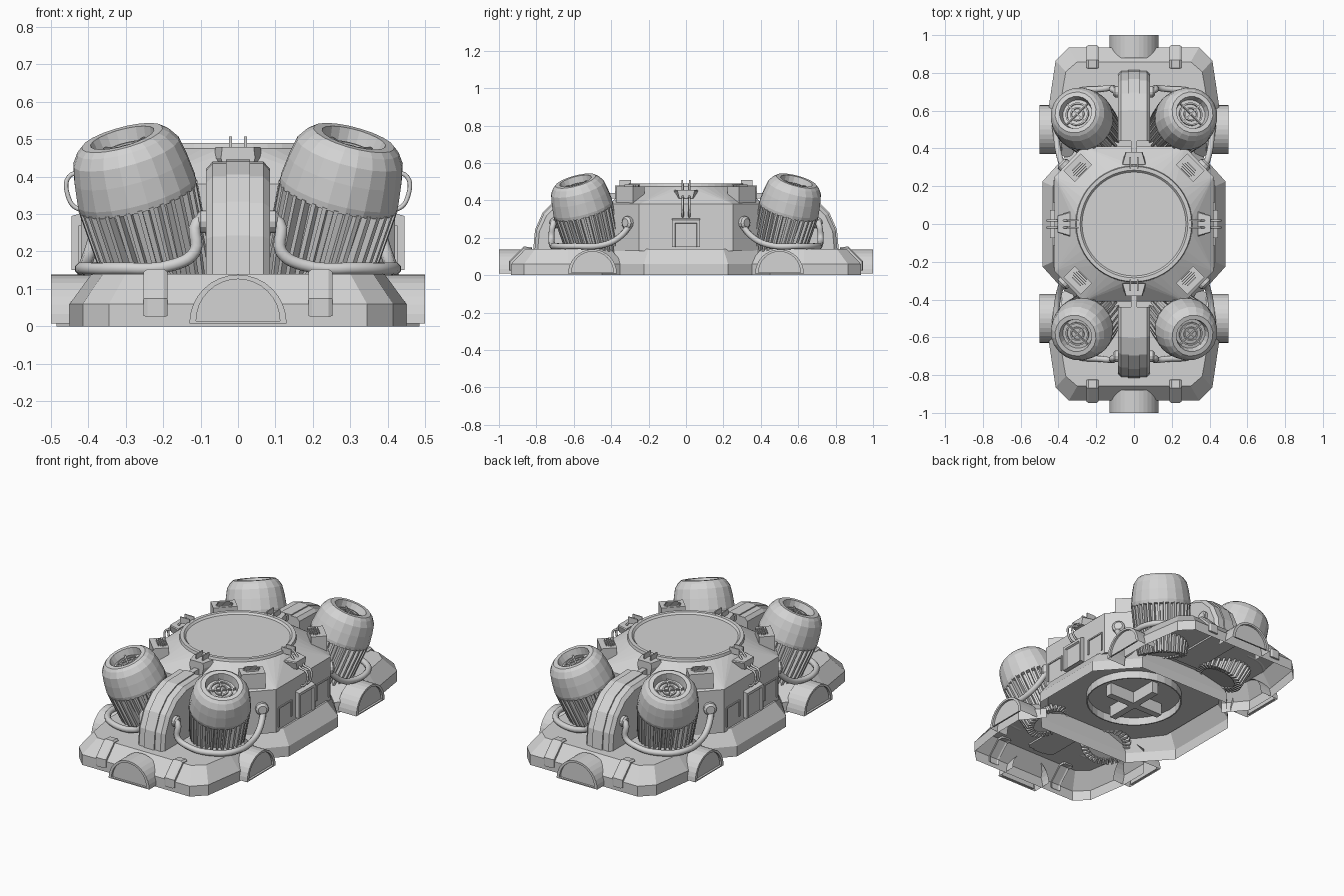
import bpy, bmesh, math
from mathutils import Matrix, Vector

cube = bpy.data.objects.get("Cube")
if cube:
    bpy.data.objects.remove(cube, do_unlink=True)

grey = bpy.data.materials.new("light_grey")
grey.use_nodes = True
grey.diffuse_color = (0.655, 0.655, 0.655, 1)
grey.node_tree.nodes["Principled BSDF"].inputs["Base Color"].default_value = (0.655, 0.655, 0.655, 1)


def place(name, data, mirror):
    data.materials.append(grey)
    ob = bpy.data.objects.new(name, data)
    bpy.context.collection.objects.link(ob)
    if mirror:
        mod = ob.modifiers.new("mirror", 'MIRROR')
        mod.use_axis = ('x' in mirror, 'y' in mirror, False)
        mod.use_mirror_merge = False
    return ob


def finish(name, bm, mirror="", matrix=None, drop=None):
    """Turn a bmesh into an object; drop is a rule for faces to leave open."""
    if matrix:
        bm.transform(matrix)
    bmesh.ops.recalc_face_normals(bm, faces=bm.faces)
    if drop:
        bmesh.ops.delete(bm, geom=[f for f in bm.faces if drop(f)], context='FACES')
    mesh = bpy.data.meshes.new(name)
    bm.to_mesh(mesh)
    bm.free()
    return place(name, mesh, mirror)


def stack(bm, rings, bottom=True, top=True):
    """Skin a list of closed loops, with optional end caps."""
    loops = [[bm.verts.new(p) for p in r] for r in rings]
    for a, b in zip(loops, loops[1:]):
        for i in range(len(a)):
            j = (i + 1) % len(a)
            bm.faces.new((a[i], a[j], b[j], b[i]))
    if bottom:
        bm.faces.new(loops[0])
    if top:
        bm.faces.new(loops[-1])


def box(bm, centre, size, rot=0.0):
    m = Matrix.Translation(centre) @ Matrix.Rotation(rot, 4, 'Z') @ Matrix.Diagonal((*size, 1))
    bmesh.ops.create_cube(bm, size=1, matrix=m)


def circle(r, z, n):
    return [(r * math.cos(math.tau * i / n), r * math.sin(math.tau * i / n), z) for i in range(n)]


def lathe(bm, profile, n, bottom=True, top=True):
    stack(bm, [circle(r, z, n) for r, z in profile], bottom, top)


def across(profile, x):
    return [(x, y, z) for y, z in profile]


def shrink(profile, centre, fy, fz):
    return [(centre[0] + (y - centre[0]) * fy, centre[1] + (z - centre[1]) * fz) for y, z in profile]


def octagon(a, b, c, d, z):
    half = [(a, b), (c, d), (-c, d), (-a, b)]
    return [(x, y, z) for x, y in half + [(-x, -y) for x, y in half]]


def pipe(name, points, radius, mirror):
    cu = bpy.data.curves.new(name, 'CURVE')
    cu.dimensions = '3D'
    cu.bevel_depth, cu.bevel_resolution, cu.resolution_u = radius, 2, 5
    cu.use_fill_caps = True
    sp = cu.splines.new('BEZIER')
    sp.bezier_points.add(len(points) - 1)
    for bp, p in zip(sp.bezier_points, points):
        bp.co = p
        bp.handle_left_type = bp.handle_right_type = 'AUTO'
    return place(name, cu, mirror)


# End platforms: shells open below and towards the centre
half = [(0.345, 0.935), (0.415, 0.865), (0.45, 0.63), (0.45, 0.45), (0.35, 0.33)]
outline = half + [(-x, y) for x, y in reversed(half)]
bm = bmesh.new()
stack(bm, [[(x, y, z) for x, y in outline] for z in (0, 0.06)]
      + [[(x * 0.87, 0.63 + (y - 0.63) * 0.75, 0.14) for x, y in outline]], bottom=False)
finish("end_platform", bm, "y", drop=lambda f: all(v.co.y < 0.41 for v in f.verts))

# Central plinth, open below
bm = bmesh.new()
stack(bm, [octagon(0.485, 0.225, 0.30, 0.43, z) for z in (0, 0.06)]
      + [octagon(0.43, 0.2, 0.27, 0.41, 0.14)], bottom=False)
finish("central_plinth", bm)

# Underside ring and crossed braces
bm = bmesh.new()
lathe(bm, [(0.262, 0.13), (0.262, 0.085), (0.255, 0.085), (0.255, 0.13)], 32, False, False)
box(bm, (0, 0, 0.1), (0.36, 0.04, 0.08))
box(bm, (0, 0, 0.1), (0.04, 0.36, 0.08))
finish("underside_braces", bm)

# Central housing: faceted drum blending into a round top
bm = bmesh.new()
points = [p for z in (0.13, 0.38) for p in octagon(0.42, 0.25, 0.27, 0.41, z)] + circle(0.31, 0.475, 40)
bmesh.ops.convex_hull(bm, input=[bm.verts.new(p) for p in points])
finish("central_housing", bm)

# Round hatch and rim
bm = bmesh.new()
lathe(bm, [(0.31, 0.47), (0.305, 0.49), (0.285, 0.49), (0.275, 0.48)], 48, False)
finish("top_hatch", bm)

# Corner vent boxes with slatted tops
bm = bmesh.new()
box(bm, (0.298, 0.298, 0.43), (0.085, 0.13, 0.09), math.pi / 4)
for k in range(-2, 3):
    offset = 0.288 + k * 0.008
    box(bm, (offset, offset, 0.478), (0.005, 0.09 - 0.012 * abs(k), 0.012), math.pi / 4)
finish("corner_vent", bm, "xy")

# Side boxes with a raised frame, and panel trims on the housing walls
bm = bmesh.new()
stack(bm, [[(x, y, z) for y, z in ((-w, 0.15), (w, 0.15), (w, h), (-w, h))]
           for x, w, h in ((0.41, 0.075, 0.305), (0.445, 0.075, 0.295), (0.445, 0.06, 0.28), (0.435, 0.055, 0.275))])
for s in (-1, 1):
    box(bm, (0.421, s * 0.17, 0.265), (0.01, 0.12, 0.008))
    box(bm, (0.421, s * 0.115, 0.22), (0.01, 0.008, 0.09))
    box(bm, (0.421, s * 0.228, 0.21), (0.01, 0.008, 0.11))
finish("side_box", bm, "x")

# Clips gripping the rim on four sides
for name, turn, shift, mirror in (("end_clip", math.pi / 2, 0, "y"), ("side_clip", 0, 0.025, "x")):
    bm = bmesh.new()
    stack(bm, [[(x + shift, y, z) for x, y in ((0.315, -w), (0.38, -w * 0.7), (0.38, w * 0.7), (0.315, w))]
               for z, w in ((0.41, 0.05), (0.45, 0.065), (0.48 - shift, 0.06))])
    for s in (-1, 1):
        box(bm, (0.325, s * 0.02, 0.49), (0.06, 0.007, 0.035))
    finish(name, bm, mirror, Matrix.Rotation(turn, 4, 'Z'))

# Paired hanging rods over the sides, and struts to the arches
pipe("side_rod", [(0.34, 0.018, 0.49), (0.41, 0.018, 0.415), (0.452, 0.018, 0.4), (0.455, 0.018, 0.35),
                  (0.43, 0.018, 0.315), (0.41, 0.018, 0.315)], 0.006, "xy")
bm = bmesh.new()
box(bm, (0, 0.41, 0.425), (0.03, 0.10, 0.03))
finish("arch_strut", bm, "y")

# End arches with a raised centre band
arch = [(0.81, 0.13), (0.80, 0.24), (0.76, 0.33), (0.69, 0.40), (0.60, 0.435), (0.44, 0.44), (0.44, 0.13)]
inner = shrink(arch, (0.44, 0.13), 0.955, 0.94)
outer = shrink(arch, (0.44, 0.13), 1.02, 1.02)
bm = bmesh.new()
stack(bm, [across(inner, -0.085), across(arch, -0.068), across(arch, 0.068), across(inner, 0.085)])
stack(bm, [across(outer, -0.032), across(outer, 0.032)])
finish("end_arch", bm, "y")

# Half-round ports at the ends and sides, open below
for name, turn, offset, reach, mirror in (("end_port", 0, 0, 1.0, "y"), ("side_port", -math.pi / 2, -0.5, 0.5, "xy")):
    bm = bmesh.new()

    def half_disc(r, y, floor):
        return [(offset + r * math.cos(math.pi * i / 16), y, floor + r * math.sin(math.pi * i / 16))
                for i in range(17)]
    stack(bm, [half_disc(0.13, reach - 0.12, 0.008), half_disc(0.13, reach, 0.008),
               half_disc(0.112, reach, 0.014), half_disc(0.112, reach - 0.012, 0.014)], bottom=False)
    finish(name, bm, mirror, Matrix.Rotation(turn, 4, 'Z'),
           lambda f: all(v.co.z < 0.009 for v in f.verts))

# Straps over the platform shoulders
strap = [(0.82, 0.13), (0.825, 0.15), (0.868, 0.153), (0.947, 0.075), (0.947, 0.025), (0.933, 0.025),
         (0.933, 0.06), (0.856, 0.135)]
edge = shrink(strap, (0.86, 0.06), 0.92, 0.92)
bm = bmesh.new()
stack(bm, [across(edge, 0.188), across(strap, 0.198), across(strap, 0.242), across(edge, 0.252)])
finish("shoulder_strap", bm, "xy")

# Tilted engines
tilt = Vector((0.27, 0.27, 1)).to_track_quat('Z', 'Y').to_matrix().to_4x4()
engine = Matrix.Translation((0.206, 0.487, 0.12)) @ tilt
bm = bmesh.new()
lathe(bm, [(0.115, -0.02), (0.14, 0.235), (0.162, 0.24), (0.164, 0.26), (0.157, 0.32), (0.147, 0.37),
           (0.128, 0.398), (0.112, 0.411), (0.088, 0.411), (0.08, 0.37)], 20)
finish("engine_shell", bm, "xy", engine)

# Engine cooling ribs
bm = bmesh.new()
count = 32
for i in range(count):
    rib = bmesh.new()
    stack(rib, [[(r - 0.04, -0.006, s), (r, -0.006, s), (r, 0.006, s), (r - 0.04, 0.006, s)]
                for r, s in ((0.135, -0.03), (0.15, 0.06), (0.164, 0.245))])
    rib.transform(Matrix.Rotation(math.tau * i / count, 4, 'Z'))
    temp = bpy.data.meshes.new("rib")
    rib.to_mesh(temp)
    rib.free()
    bm.from_mesh(temp)
    bpy.data.meshes.remove(temp)
finish("engine_ribs", bm, "xy", engine)

# Grille inside each engine mouth
bm = bmesh.new()
for r in (0.03, 0.055):
    lathe(bm, [(r, 0.37), (r, 0.38), (r + 0.008, 0.38), (r + 0.008, 0.37)], 20, False, False)
for a in (0, math.pi / 2):
    box(bm, (0, 0, 0.377), (0.155, 0.007, 0.012), a)
finish("engine_grille", bm, "xy", engine)

# Hoses from the arches around the engines to the housing
hose = [(0.07, 0.70, 0.285), (0.11, 0.71, 0.275), (0.115, 0.72, 0.20), (0.17, 0.715, 0.165),
        (0.33, 0.69, 0.155), (0.41, 0.60, 0.155), (0.41, 0.45, 0.16), (0.395, 0.36, 0.20), (0.37, 0.29, 0.28)]
pipe("engine_hose", hose, 0.017, "xy")

# Hose flanges
for name, radius, spot, facing in (("arch_flange", 0.03, (0.08, 0.70, 0.28), (1, 0, 0)),
                                   ("housing_flange", 0.035, (0.365, 0.305, 0.28), (1, 1, 0))):
    bm = bmesh.new()
    lathe(bm, [(radius, 0), (radius, 0.02), (radius * 0.65, 0.03)], 12)
    finish(name, bm, "xy", Matrix.Translation(spot)
           @ Vector(facing).to_track_quat('Z', 'Y').to_matrix().to_4x4())
